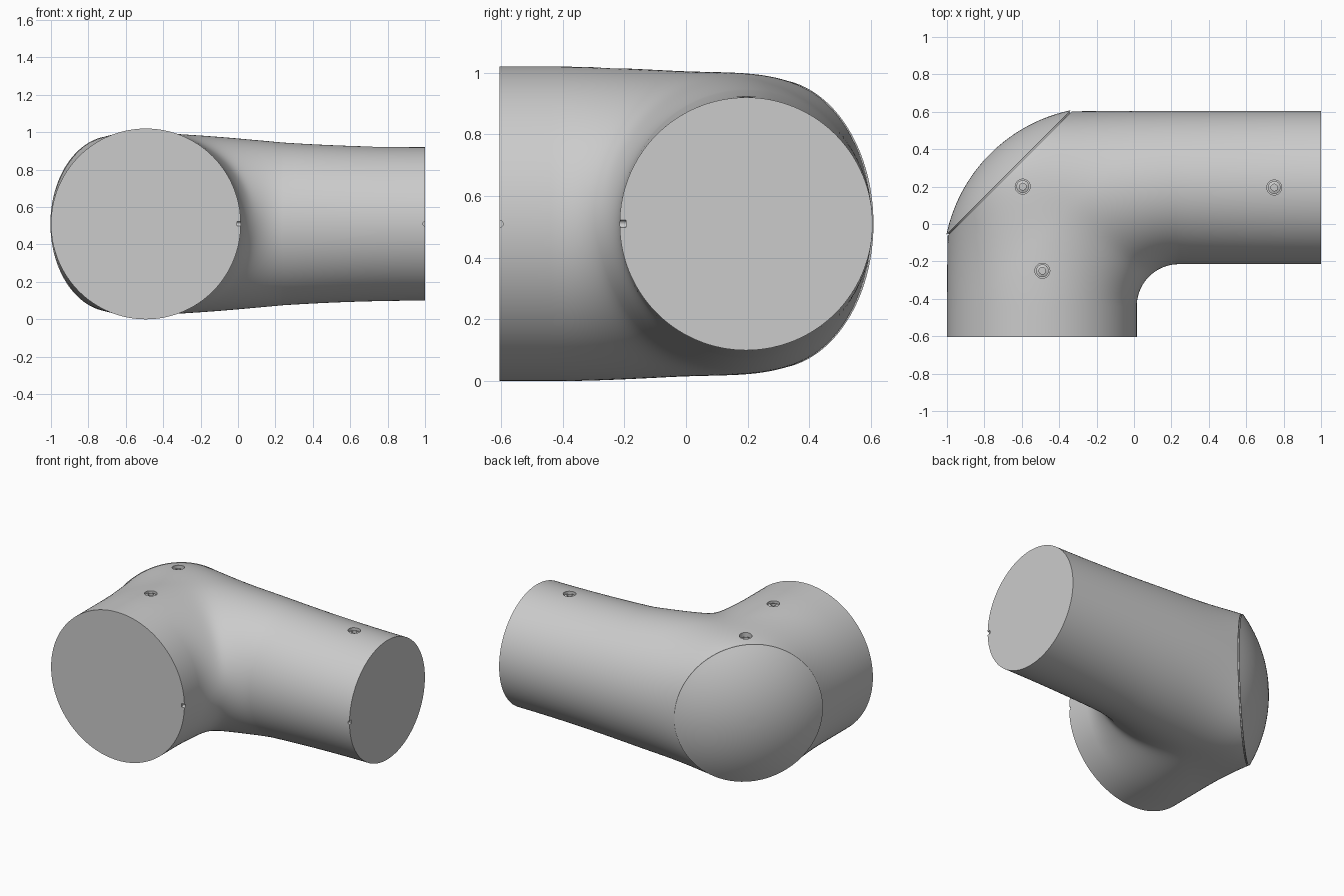
import bpy, bmesh
from math import pi, sin, cos, atan2, radians
from mathutils import Vector, Matrix

if "Cube" in bpy.data.objects:
    bpy.data.objects.remove(bpy.data.objects["Cube"], do_unlink=True)

MID = 0.51                                   # height of the pipe centre lines
SIDES = 128
AXIS = Vector((-1, 1, 0)).normalized()       # cap axis
CHORD = Vector((1, 1, 0)).normalized()
CAP = Vector((-0.665, 0.27, MID))            # cap centre
CAP_R = 0.47

grey = bpy.data.materials.new("grey")
grey.use_nodes = True
grey.diffuse_color = (0.6, 0.6, 0.6, 1)
grey.node_tree.nodes["Principled BSDF"].inputs["Base Color"].default_value = grey.diffuse_color


def make_object(name, bm, mat=grey):
    bmesh.ops.recalc_face_normals(bm, faces=bm.faces[:])
    mesh = bpy.data.meshes.new(name)
    bm.to_mesh(mesh)
    bm.free()
    obj = bpy.data.objects.new(name, mesh)
    bpy.context.collection.objects.link(obj)
    mesh.materials.append(mat)
    return obj


def smooth(obj, angle=30):
    bpy.ops.object.select_all(action='DESELECT')
    obj.select_set(True)
    bpy.context.view_layer.objects.active = obj
    bpy.ops.object.shade_smooth_by_angle(angle=radians(angle))


def skin(bm, rings):
    for a, b in zip(rings, rings[1:]):
        for i in range(len(a)):
            j = (i + 1) % len(a)
            bm.faces.new((a[i], a[j], b[j], b[i]))


def add_cylinder(bm, centre, axis, radius, depth, sides=32):
    turn = Vector(axis).to_track_quat('Z', 'Y').to_matrix().to_4x4()
    bmesh.ops.create_cone(bm, cap_ends=True, segments=sides, radius1=radius, radius2=radius,
                          depth=depth, matrix=Matrix.Translation(centre) @ turn)


# Elbow sections: inner point, outer point, half height
sections = [((0.015, y), (-1, y), 0.51) for y in (-0.605, -0.55, -0.5)]
STEPS = 64
for k in range(STEPS + 1):
    t = k / STEPS
    a = t * pi / 2
    c, s = cos(a), sin(a)
    r = (c ** 8 + s ** 8) ** (-1 / 8)
    inner = (0.24 - 0.225 * c, -0.44 + 0.225 * s)
    outer = (0.24 - 1.24 * r * c, -0.44 + 1.045 * r * s)
    sections.append((inner, outer, 0.51 - 0.075 * t * t * (1.6 - 0.6 * t)))
for k in range(1, 13):
    t = k / 12
    x = 0.24 + 0.76 * t
    sections.append(((x, -0.215), (x, 0.605), 0.41 + 0.025 * (1 - t) ** 2))

bm = bmesh.new()
rings = []
for inner, outer, h in sections:
    p, q = Vector((*inner, MID)), Vector((*outer, MID))
    rings.append([bm.verts.new((p + q) / 2 + (q - p) / 2 * cos(w) + Vector((0, 0, h * sin(w))))
                  for w in (2 * pi * i / SIDES for i in range(SIDES))])
skin(bm, rings)
bm.faces.new(rings[0])
bm.faces.new(rings[-1])

# Slice off the outer corner
bmesh.ops.recalc_face_normals(bm, faces=bm.faces[:])
cut = bmesh.ops.bisect_plane(bm, geom=bm.verts[:] + bm.edges[:] + bm.faces[:], plane_co=CAP,
                             plane_no=AXIS, clear_outer=True)["geom_cut"]


def polar(co):
    v = co - CAP
    return atan2(v.z, v.dot(CHORD)), Vector((v.z, v.dot(CHORD))).length


rim = sorted(polar(v.co) for v in cut if isinstance(v, bmesh.types.BMVert))
rim = [(rim[-1][0] - 2 * pi, rim[-1][1])] + rim + [(rim[0][0] + 2 * pi, rim[0][1])]


def rim_radius(angle):
    for (a, ra), (b, rb) in zip(rim, rim[1:]):
        if a <= angle <= b:
            return ra + (rb - ra) * (angle - a) / max(b - a, 1e-6)
    return CAP_R


# Flare the body out to the round seat of the cap
REACH = 0.35
for v in bm.verts:
    d = -(v.co - CAP).dot(AXIS)
    if d < REACH:
        angle, _ = polar(v.co)
        f = 1 + (CAP_R / rim_radius(angle) - 1) * (1 - d / REACH) ** 2
        off = v.co - CAP
        along = AXIS * off.dot(AXIS)
        v.co = CAP + along + (off - along) * f
bmesh.ops.holes_fill(bm, edges=[e for e in bm.edges if e.is_boundary], sides=0)
body = make_object("elbow_body", bm)

# Screw recesses on top and small locating holes at the pipe ends
screw_spots = [(-0.595, 0.2, 0.985), (0.75, 0.195, 0.92), (-0.49, -0.25, 1.017)]
bm = bmesh.new()
for spot in screw_spots:
    add_cylinder(bm, spot, (0, 0, 1), 0.04, 0.06)
add_cylinder(bm, (0.015, -0.605, MID), (1, 0, 0), 0.012, 0.04, 16)
add_cylinder(bm, (1, -0.215, MID), (0, 1, 0), 0.012, 0.04, 16)
cutter = make_object("hole_cutter", bm)
cutter.hide_render = True
mod = body.modifiers.new("holes", 'BOOLEAN')
mod.operation = 'DIFFERENCE'
mod.solver = 'EXACT'
mod.object = cutter
bpy.context.view_layer.objects.active = body
bpy.ops.object.modifier_apply(modifier=mod.name)
bpy.data.objects.remove(cutter, do_unlink=True)
smooth(body)

# Screw heads with a round socket
for n, spot in enumerate(screw_spots):
    bm = bmesh.new()
    rings = [[bm.verts.new(Vector(spot) + Vector((r * cos(w), r * sin(w), z)))
              for w in (2 * pi * i / 24 for i in range(24))]
             for r, z in ((0.034, -0.03), (0.034, -0.014), (0.018, -0.008), (0.018, -0.025))]
    skin(bm, rings)
    bm.faces.new(rings[0])
    bm.faces.new(rings[-1])
    smooth(make_object(f"screw_{n + 1}", bm))

# Domed cap with a thin groove behind its rim
RISE = 0.14
ball = (CAP_R ** 2 + RISE ** 2) / (2 * RISE)
profile = [(0.458, -0.005), (0.458, 0.008), (CAP_R, 0.008)]
for k in range(1, 16):
    r = CAP_R * (1 - k / 16)
    profile.append((r, 0.008 + RISE - ball + (ball ** 2 - r * r) ** 0.5))
bm = bmesh.new()
rings = [[bm.verts.new(CAP + AXIS * d + CHORD * r * cos(w) + Vector((0, 0, r * sin(w))))
          for w in (2 * pi * i / SIDES for i in range(SIDES))] for r, d in profile]
skin(bm, rings)
bm.faces.new(rings[0])
bm.faces.new(rings[-1])
smooth(make_object("dome_cap", bm))
